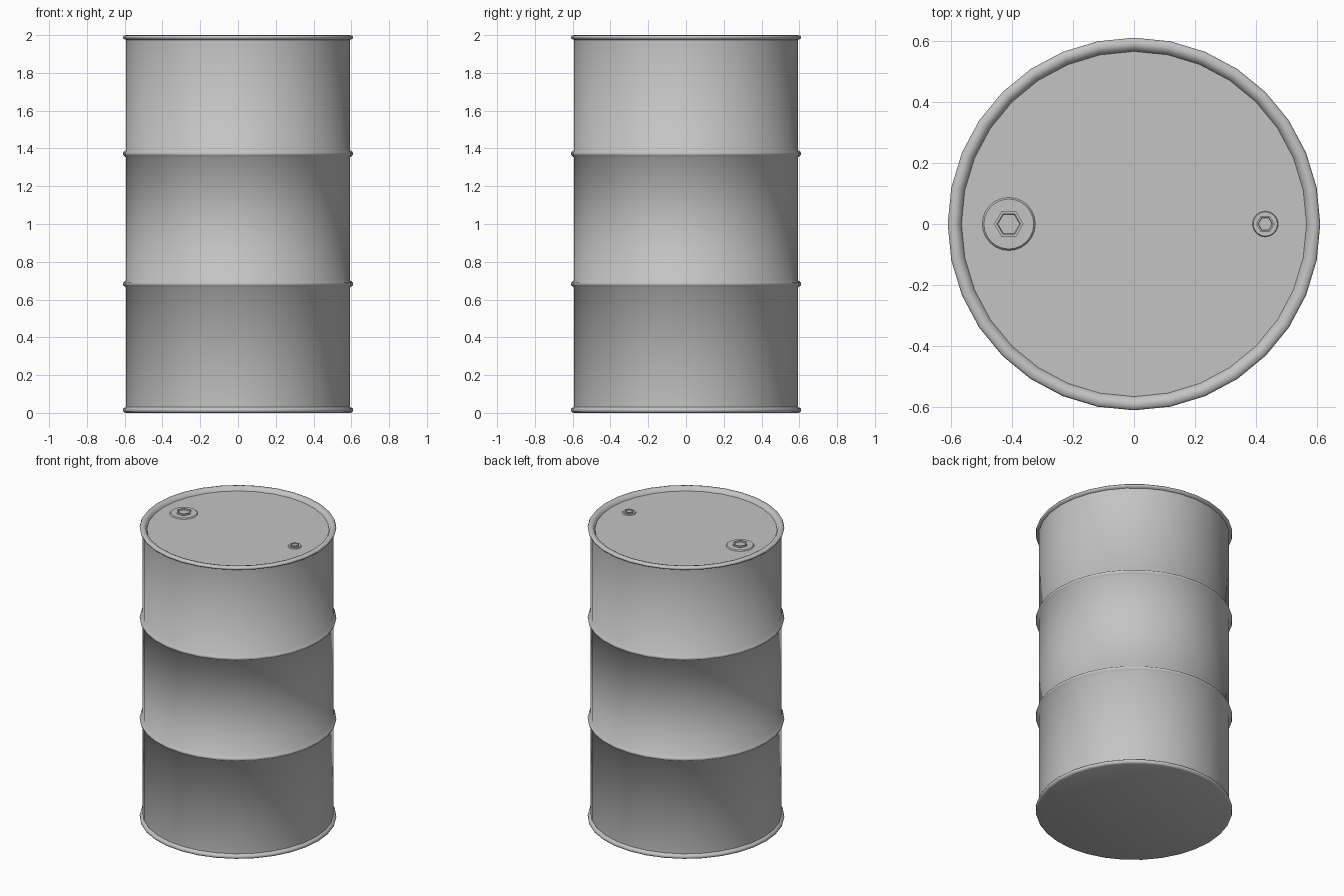
import bpy, math

cube = bpy.data.objects.get("Cube")
if cube:
    bpy.data.objects.remove(cube, do_unlink=True)

steel = bpy.data.materials.new("grey_steel")
steel.use_nodes = True
GREY = (0.55, 0.55, 0.55, 1)
steel.diffuse_color = GREY
steel.node_tree.nodes["Principled BSDF"].inputs["Base Color"].default_value = GREY


def lathe(name, profile, sides, at=(0, 0, 0), angle=40):
    """Spin (radius, height) points around z; zero radius closes an end."""
    verts, faces, rings = [], [], []
    for r, z in profile:
        count = sides if r > 0 else 1
        start = len(verts)
        for i in range(count):
            a = 2 * math.pi * i / sides
            verts.append((r * math.cos(a), r * math.sin(a), z))
        rings.append([start + i % count for i in range(sides)])
    for low, high in zip(rings, rings[1:]):
        for i in range(sides):
            j = (i + 1) % sides
            face = list(dict.fromkeys((low[i], low[j], high[j], high[i])))
            faces.append(face)
    mesh = bpy.data.meshes.new(name)
    mesh.from_pydata(verts, [], faces)
    mesh.materials.append(steel)
    obj = bpy.data.objects.new(name, mesh)
    obj.location = at
    bpy.context.collection.objects.link(obj)
    bpy.ops.object.select_all(action='DESELECT')
    obj.select_set(True)
    bpy.context.view_layer.objects.active = obj
    bpy.ops.object.shade_smooth_by_angle(angle=math.radians(angle))
    return obj


BODY, RIB, INNER, LID = 0.592, 0.61, 0.565, 1.975


def hoop(z):
    """Rounded rolling hoop around the wall."""
    return [(BODY, z - 0.02), (RIB - 0.003, z - 0.009), (RIB, z),
            (RIB - 0.003, z + 0.009), (BODY, z + 0.02)]


# Drum shell: base, bottom chime, wall with two hoops, top chime, sunken lid
shell = [(0, 0), (0.595, 0), (RIB - 0.003, 0.005), (RIB, 0.014), (RIB - 0.003, 0.024), (BODY, 0.032)]
shell += hoop(0.683) + hoop(1.372)
shell += [(BODY, 1.975), (RIB - 0.003, 1.981), (RIB, 1.99), (RIB - 0.005, 1.997),
          (0.59, 2.0), (0.575, 1.996), (INNER, LID), (0, LID)]
lathe("drum_shell", shell, 32, angle=60)

# Bungs: round flange with a hexagonal plug whose socket is sunken
for name, x, flange, plug, height in (("large_bung", -0.41, 0.087, 0.048, 0.016),
                                      ("small_bung", 0.43, 0.042, 0.03, 0.014)):
    lathe(name + "_flange", [(flange, 0), (flange * 0.94, 0.006), (0, 0.006)],
          24, (x, 0, LID))
    lathe(name + "_plug", [(plug, 0), (plug, height), (plug * 0.8, height),
                           (plug * 0.75, 0.008), (0, 0.008)],
          6, (x, 0, LID), angle=30)
